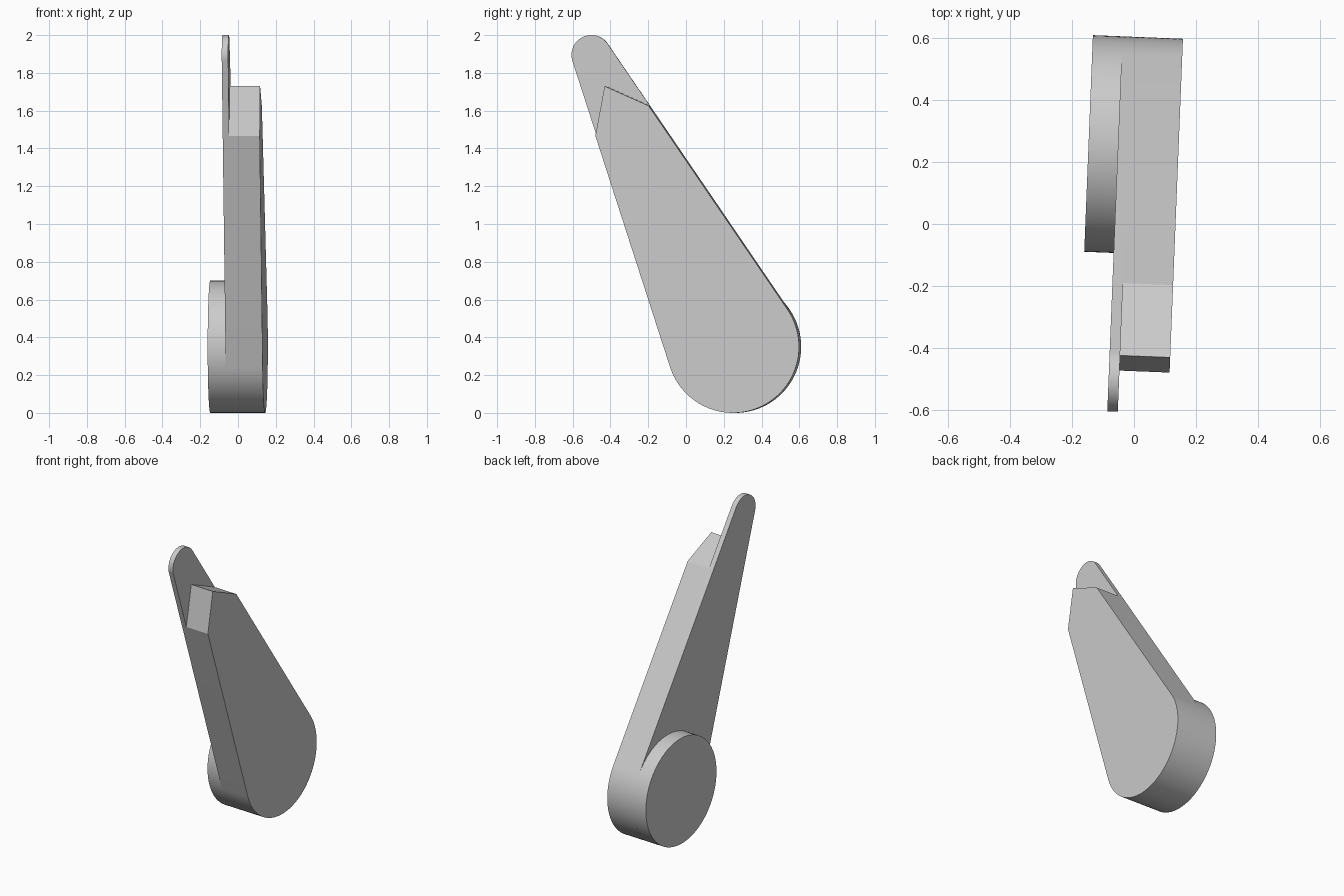
import bpy, bmesh, math
from mathutils import Vector

cube = bpy.data.objects.get("Cube")
if cube:
    bpy.data.objects.remove(cube, do_unlink=True)

YAW = -0.04                                   # slight turn about z
BIG, BIG_R = Vector((0.254, 0.35)), 0.35      # hub end (y, z)
TIP, TIP_R = Vector((-0.503, 1.895)), 0.105   # narrow end (y, z)
BACK, STEP, FRONT, HUB = -0.062, -0.028, 0.134, -0.157   # layers along x

grey = bpy.data.materials.new("plain grey")
grey.use_nodes = True
grey.diffuse_color = (0.6, 0.6, 0.6, 1)
grey.node_tree.nodes["Principled BSDF"].inputs["Base Color"].default_value = (0.6, 0.6, 0.6, 1)


def arc(center, radius, start, end, steps):
    angles = [start + (end - start) * i / steps for i in range(steps + 1)]
    return [center + radius * Vector((math.cos(a), math.sin(a))) for a in angles]


def extrude(name, outline, x0, x1):
    """Extrude a (y, z) outline between two x positions."""
    bm = bmesh.new()
    face = bm.faces.new([bm.verts.new((x0, p[0], p[1])) for p in outline])
    side = bmesh.ops.extrude_face_region(bm, geom=[face])["geom"]
    bmesh.ops.translate(bm, vec=(x1 - x0, 0, 0),
                        verts=[v for v in side if isinstance(v, bmesh.types.BMVert)])
    bmesh.ops.recalc_face_normals(bm, faces=bm.faces[:])
    mesh = bpy.data.meshes.new(name)
    bm.to_mesh(mesh)
    bm.free()
    mesh.materials.append(grey)
    obj = bpy.data.objects.new(name, mesh)
    obj.rotation_euler.z = YAW
    bpy.context.collection.objects.link(obj)
    return obj


def select(obj):
    bpy.ops.object.select_all(action='DESELECT')
    obj.select_set(True)
    bpy.context.view_layer.objects.active = obj


# Tapered arm: two end arcs joined by their common tangents
axis = TIP - BIG
heading = math.atan2(axis.y, axis.x)
spread = math.acos((BIG_R - TIP_R) / axis.length)
outline = (arc(BIG, BIG_R, heading + spread, heading - spread + math.tau, 64)
           + arc(TIP, TIP_R, heading - spread, heading + spread, 32))
arm = extrude("tapered_arm", outline, BACK, FRONT)

# Cut the thick layer back to a pointed end, leaving the thin tip plate
notch = [(-0.526, 1.19), (-0.426, 1.73), (0.066, 1.51),
         (0.1, 2.2), (-1, 2.2), (-1, 1.19)]
cutter = extrude("tip_cutter", notch, STEP, 0.4)
cutter.hide_render = True
cut = arm.modifiers.new("tip cut", 'BOOLEAN')
cut.operation = 'DIFFERENCE'
cut.solver = 'EXACT'
cut.object = cutter
select(arm)
bpy.ops.object.modifier_apply(modifier=cut.name)
bpy.data.objects.remove(cutter, do_unlink=True)

# Round hub on the back of the wide end
hub = extrude("round_hub", arc(BIG, BIG_R, 0, math.tau, 96)[:-1], HUB, BACK)

for part in (arm, hub):
    select(part)
    bpy.ops.object.shade_smooth_by_angle(angle=math.radians(20))
